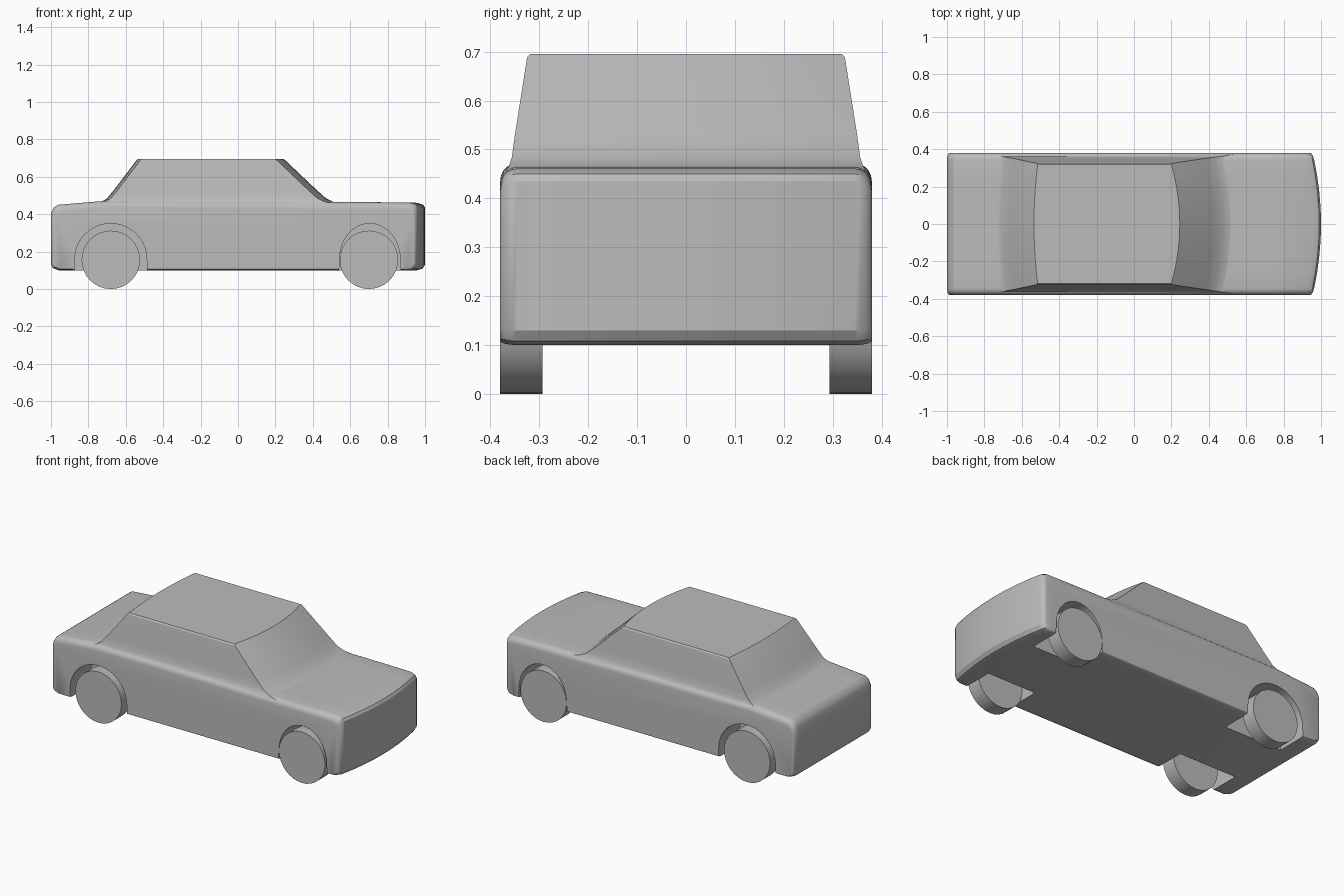
import bpy, bmesh, math

if "Cube" in bpy.data.objects:
    bpy.data.objects.remove(bpy.data.objects["Cube"])

paint = bpy.data.materials.new("grey")
paint.diffuse_color = (0.5, 0.5, 0.5, 1)
paint.use_nodes = True
paint.node_tree.nodes["Principled BSDF"].inputs["Base Color"].default_value = paint.diffuse_color


def loft(name, rings):
    """Skin closed rings of equal length and cap both ends."""
    bm = bmesh.new()
    vs = [[bm.verts.new(p) for p in ring] for ring in rings]
    n = len(rings[0])
    for a, b in zip(vs, vs[1:]):
        for i in range(n):
            j = (i + 1) % n
            bm.faces.new((a[i], a[j], b[j], b[i]))
    bm.faces.new(vs[0])
    bm.faces.new(vs[-1])
    bmesh.ops.recalc_face_normals(bm, faces=bm.faces)
    me = bpy.data.meshes.new(name)
    bm.to_mesh(me)
    bm.free()
    ob = bpy.data.objects.new(name, me)
    bpy.context.collection.objects.link(ob)
    me.materials.append(paint)
    return ob


def activate(ob):
    bpy.ops.object.select_all(action='DESELECT')
    ob.select_set(True)
    bpy.context.view_layer.objects.active = ob


def smooth(ob, angle=30):
    activate(ob)
    bpy.ops.object.shade_smooth_by_angle(angle=math.radians(angle))


# Lower body: side profile swept across the width, with rounded shoulders
PROFILE = [(-1, 0.13), (-0.99, 0.112), (-0.96, 0.10), (0.955, 0.10),
           (0.985, 0.108), (1, 0.13), (1, 0.435), (0.99, 0.45), (0.96, 0.461),
           (0.75, 0.464), (0.5, 0.465), (0, 0.47), (-0.7, 0.472),
           (-0.82, 0.462), (-0.965, 0.45), (-0.985, 0.435), (-1, 0.405)]


def body_ring(y, inset):
    ring = []
    for x, z in PROFILE:
        z += -inset if z > 0.3 else inset * 0.25
        bow = 0.045 * (y / 0.38) ** 2 * max(0, (x - 0.5) / 0.5)
        ring.append((x * (1 - 0.4 * inset) - bow, y, z))
    return ring


R = 0.036
half = []
for k in range(6):
    a = math.pi / 2 * k / 5
    half.append((0.38 - R * (1 - math.cos(a)), R * (1 - math.sin(a))))
half += [(0.26, 0), (0.17, 0), (0.08, 0)]
rows = [(-y, i) for y, i in half] + [(0, 0)] + half[::-1]
body = loft("body", [body_ring(y, i) for y, i in rows])

# Wheel arches cut into both sides
for side in (-1, 1):
    for cx, rx in ((-0.68, 0.192), (0.705, 0.162)):
        arch = [(cx + rx * math.cos(math.pi * k / 24),
                 0.16 + 0.19 * math.sin(math.pi * k / 24)) for k in range(25)]
        arch += [(cx - rx - 0.005, 0.02), (cx + rx + 0.005, 0.02)]
        cutter = loft("arch_cutter", [[(x, side * y, z) for x, z in arch]
                                      for y in (0.19, 0.5)])
        cutter.hide_render = True
        mod = body.modifiers.new("arch", 'BOOLEAN')
        mod.operation = 'DIFFERENCE'
        mod.solver = 'EXACT'
        mod.object = cutter
        activate(body)
        bpy.ops.object.modifier_apply(modifier=mod.name)
        bpy.data.objects.remove(cutter)
smooth(body)

# Cabin: stacked outlines with bowed windscreen and rear window
LEVELS = [(0.452, 0.371, -0.745, 0.53), (0.466, 0.362, -0.71, 0.465),
          (0.485, 0.356, -0.68, 0.425), (0.53, 0.350, -0.643, 0.375),
          (0.688, 0.325, -0.523, 0.208), (0.695, 0.319, -0.515, 0.2)]
N = 10


def cabin_ring(z, w, rear, front):
    ts = [-1 + 2 * k / N for k in range(N + 1)]
    ring = [(front + 0.045 * (1 - t * t), w * t, z) for t in ts]
    ring += [(rear - 0.02 * (1 - t * t), w * t, z) for t in ts[::-1]]
    return ring


smooth(loft("cabin", [cabin_ring(*lv) for lv in LEVELS]))

# Wheels
for side, sname in ((-1, "right"), (1, "left")):
    for cx, ename in ((-0.68, "rear"), (0.70, "front")):
        rings = [[(cx + 0.156 * math.cos(math.tau * k / 32), side * y,
                   0.156 + 0.156 * math.sin(math.tau * k / 32))
                  for k in range(32)] for y in (0.293, 0.38)]
        smooth(loft(f"{ename}_{sname}_wheel", rings))
